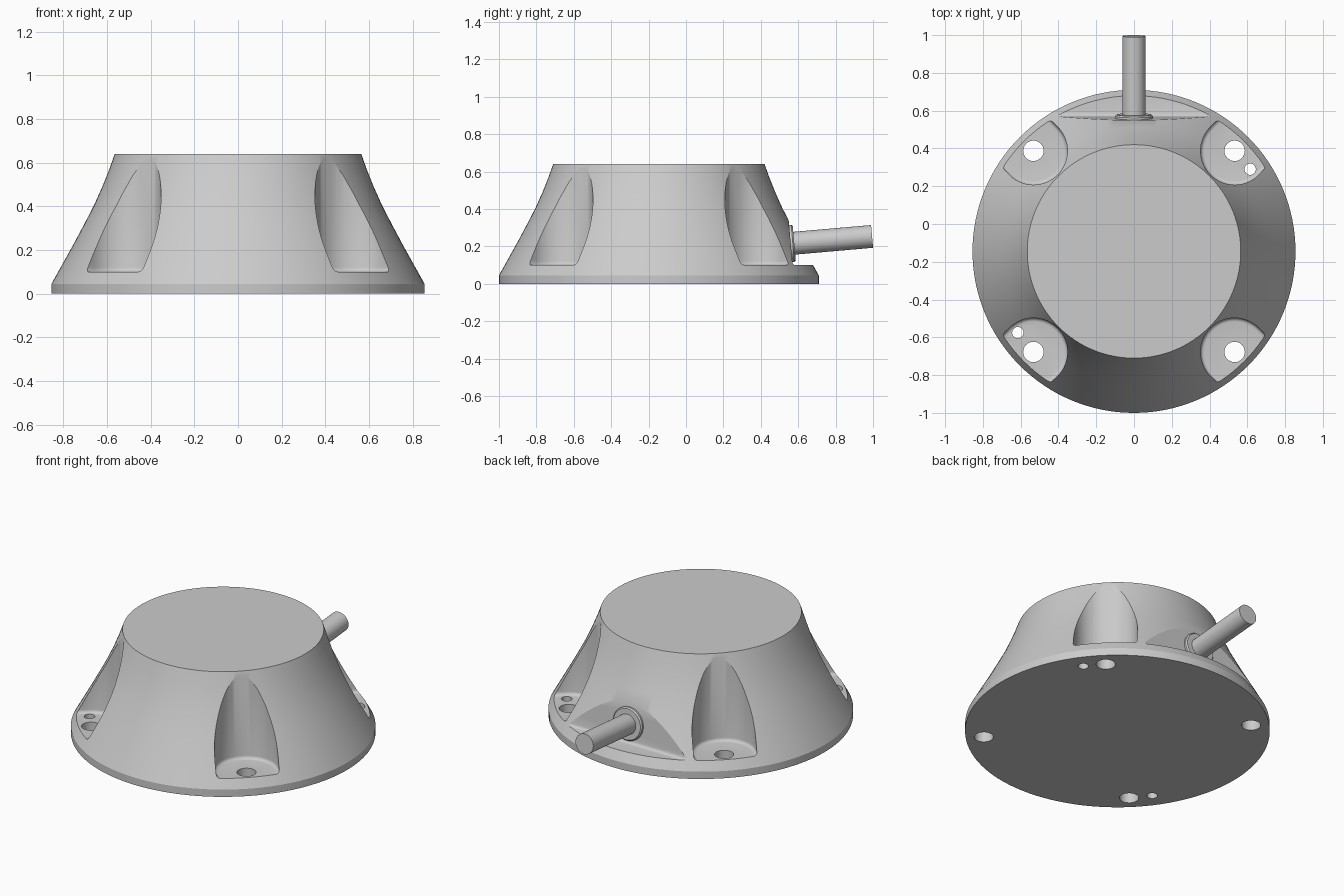
import bpy, bmesh
from math import sin, cos, pi, radians
from mathutils import Vector, Matrix

if "Cube" in bpy.data.objects:
    bpy.data.objects.remove(bpy.data.objects["Cube"])

CY = -0.145            # y of the body's axis
TILT = radians(5)      # cable and flat lean back slightly


def make(name, bm):
    bmesh.ops.recalc_face_normals(bm, faces=bm.faces)
    me = bpy.data.meshes.new(name)
    bm.to_mesh(me)
    bm.free()
    ob = bpy.data.objects.new(name, me)
    bpy.context.collection.objects.link(ob)
    return ob


def lathe(name, profile, n, matrix):
    bm = bmesh.new()
    rings = [[bm.verts.new((r * cos(2 * pi * i / n), r * sin(2 * pi * i / n), z))
              for i in range(n)] for r, z in profile]
    for a, b in zip(rings, rings[1:]):
        for i in range(n):
            j = (i + 1) % n
            bm.faces.new((a[i], a[j], b[j], b[i]))
    bm.faces.new(rings[0][::-1])
    bm.faces.new(rings[-1])
    bm.transform(matrix)
    return make(name, bm)


def prism(name, points, shift, is_floor, fillet):
    """Extrude a polygon and round the edges picked by is_floor."""
    bm = bmesh.new()
    face = bm.faces.new([bm.verts.new(p) for p in points])
    res = bmesh.ops.extrude_face_region(bm, geom=[face], use_keep_orig=True)
    verts = [g for g in res["geom"] if isinstance(g, bmesh.types.BMVert)]
    bmesh.ops.translate(bm, verts=verts, vec=shift)
    bmesh.ops.recalc_face_normals(bm, faces=bm.faces)
    edges = [e for e in bm.edges if is_floor(e)]
    bmesh.ops.bevel(bm, geom=edges, offset=fillet, segments=4, profile=0.5,
                    affect='EDGES', clamp_overlap=True)
    return make(name, bm)


def smooth(ob):
    bpy.ops.object.select_all(action='DESELECT')
    ob.select_set(True)
    bpy.context.view_layer.objects.active = ob
    bpy.ops.object.shade_smooth_by_angle(angle=radians(25))


def cut(ob, cutter):
    cutter.hide_render = True
    mod = ob.modifiers.new("cut", 'BOOLEAN')
    mod.operation, mod.solver, mod.object = 'DIFFERENCE', 'EXACT', cutter
    bpy.context.view_layer.objects.active = ob
    bpy.ops.object.modifier_apply(modifier=mod.name)
    bpy.data.objects.remove(cutter)


# Flared body with a short vertical rim
profile = [(0.855, 0), (0.855, 0.045), (0.802, 0.14), (0.752, 0.23), (0.704, 0.32),
           (0.66, 0.405), (0.622, 0.49), (0.59, 0.57), (0.565, 0.64)]
body = lathe("flared_body", profile, 128, Matrix.Translation((0, CY, 0)))

# Four screw pockets: round-backed slots that run outward, with a filleted floor
for k in range(4):
    a = pi / 4 + k * pi / 2
    out, side = Vector((cos(a), sin(a), 0)), Vector((-sin(a), cos(a), 0))
    centre = Vector((0, CY, 0.1)) + out * 0.753
    pts = [centre + side * 0.18 * cos(t) - out * 0.18 * sin(t)
           for t in [pi * i / 32 for i in range(33)]]
    pts += [centre - side * 0.18 + out * 0.4, centre + side * 0.18 + out * 0.4]
    cut(body, prism("pocket_cutter", pts, (0, 0, 0.8),
                    lambda e: all(v.co.z < 0.11 for v in e.verts), 0.02))

# Flat face and ledge for the cable at the back
flat = [(-0.8, 0.57, 0.1), (-0.8, 0.57 - 0.9 * sin(TILT), 1.0),
        (-0.8, 1.3, 1.0), (-0.8, 1.3, 0.1)]
cut(body, prism("flat_cutter", flat, (1.6, 0, 0),
                lambda e: all(v.co.z < 0.11 and v.co.y < 0.6 for v in e.verts), 0.015))

# Screw holes and two small locating holes
holes = [(sx * 0.5325, CY + sy * 0.5325, 0.054) for sx in (-1, 1) for sy in (-1, 1)]
holes += [(0.615, CY + 0.435, 0.03), (-0.615, CY - 0.43, 0.03)]
for x, y, r in holes:
    cut(body, lathe("hole_cutter", [(r, -0.2), (r, 0.3)], 32, Matrix.Translation((x, y, 0))))
smooth(body)

# Cable and its collar, along the tilted axis
axis = Matrix.Translation((0, 0.559, 0.215)) @ Matrix.Rotation(TILT - pi / 2, 4, 'X')
collar = lathe("cable_collar", [(0.1, -0.02), (0.1, 0.012), (0.093, 0.02), (0.05, 0.02)], 48, axis)
cable = lathe("cable", [(0.061, -0.02), (0.061, 0.4375)], 48, axis)
smooth(collar)
smooth(cable)
